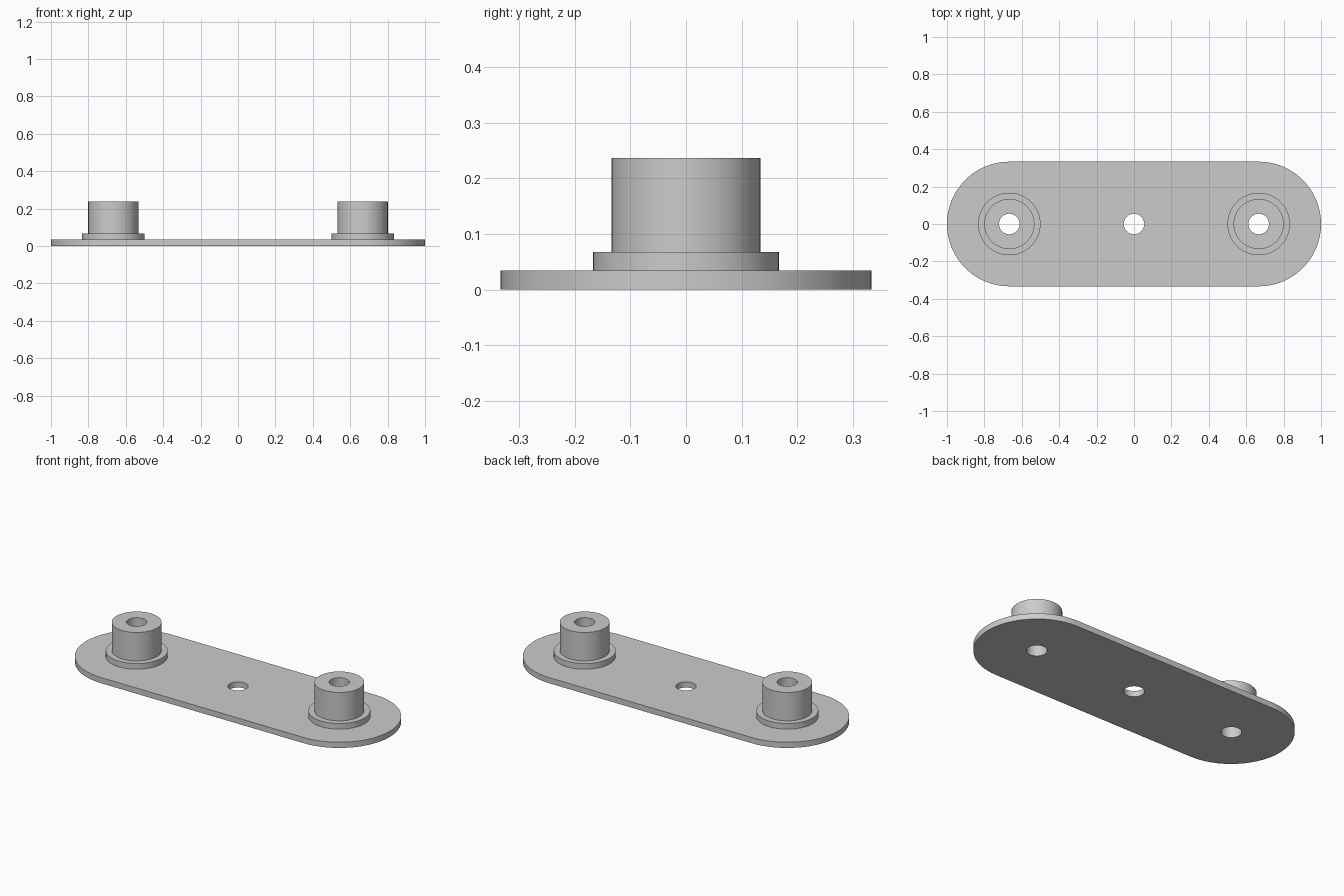
import bpy
import bmesh
from math import cos, sin, pi, radians

cube = bpy.data.objects.get("Cube")
if cube:
    bpy.data.objects.remove(cube, do_unlink=True)

SEGMENTS = 64
END_X = 2 / 3          # centre of each rounded end
END_R = 1 / 3
BORE = 0.055
PLATE_TOP = 0.034
COLLAR_R, COLLAR_TOP = 0.167, 0.068
POST_R, POST_TOP = 0.134, 0.237

grey = bpy.data.materials.new("light grey")
grey.use_nodes = True
colour = (0.6, 0.6, 0.6, 1)
grey.diffuse_color = colour
grey.node_tree.nodes["Principled BSDF"].inputs["Base Color"].default_value = colour


def make_object(name, bm, x=0):
    bmesh.ops.recalc_face_normals(bm, faces=bm.faces[:])
    mesh = bpy.data.meshes.new(name)
    bm.to_mesh(mesh)
    bm.free()
    mesh.materials.append(grey)
    obj = bpy.data.objects.new(name, mesh)
    obj.location.x = x
    bpy.context.collection.objects.link(obj)
    return obj


def smooth(obj):
    bpy.ops.object.select_all(action='DESELECT')
    obj.select_set(True)
    bpy.context.view_layer.objects.active = obj
    bpy.ops.object.shade_smooth_by_angle(angle=radians(30))


def lathe(name, profile, x):
    """Revolve a closed (radius, height) profile about the z axis."""
    bm = bmesh.new()
    verts = [bm.verts.new((r, 0, z)) for r, z in profile]
    edges = [bm.edges.new((a, b)) for a, b in zip(verts, verts[1:] + verts[:1])]
    bmesh.ops.spin(bm, geom=verts + edges, cent=(0, 0, 0), axis=(0, 0, 1),
                   angle=2 * pi, steps=SEGMENTS, use_merge=True)
    bmesh.ops.remove_doubles(bm, verts=bm.verts[:], dist=0.0001)
    return make_object(name, bm, x)


# Base plate: a slab with rounded ends
bm = bmesh.new()
half = SEGMENTS // 2
outline = []
for side in (1, -1):
    for i in range(half + 1):
        a = -pi / 2 + pi * i / half
        outline.append(bm.verts.new((side * (END_X + END_R * cos(a)),
                                     side * END_R * sin(a), 0)))
face = bm.faces.new(outline)
extruded = bmesh.ops.extrude_face_region(bm, geom=[face])["geom"]
top = [g for g in extruded if isinstance(g, bmesh.types.BMVert)]
bmesh.ops.translate(bm, verts=top, vec=(0, 0, PLATE_TOP))
plate = make_object("base_plate", bm)

# Three drilled holes through the plate
bm = bmesh.new()
for x in (-END_X, 0, END_X):
    drill = bmesh.ops.create_cone(bm, cap_ends=True, segments=SEGMENTS,
                                  radius1=BORE, radius2=BORE, depth=1)
    bmesh.ops.translate(bm, verts=drill["verts"], vec=(x, 0, 0))
cutter = make_object("hole_cutter", bm)
cutter.hide_render = True
cut = plate.modifiers.new("holes", 'BOOLEAN')
cut.operation = 'DIFFERENCE'
cut.solver = 'EXACT'
cut.object = cutter
bpy.context.view_layer.objects.active = plate
plate.select_set(True)
bpy.ops.object.modifier_apply(modifier=cut.name)
bpy.data.objects.remove(cutter, do_unlink=True)
smooth(plate)

# Hollow posts with a collar at the foot
post_profile = [(BORE, PLATE_TOP), (COLLAR_R, PLATE_TOP), (COLLAR_R, COLLAR_TOP),
                (POST_R, COLLAR_TOP), (POST_R, POST_TOP), (BORE, POST_TOP)]
for name, x in (("left_post", END_X), ("right_post", -END_X)):
    smooth(lathe(name, post_profile, x))
